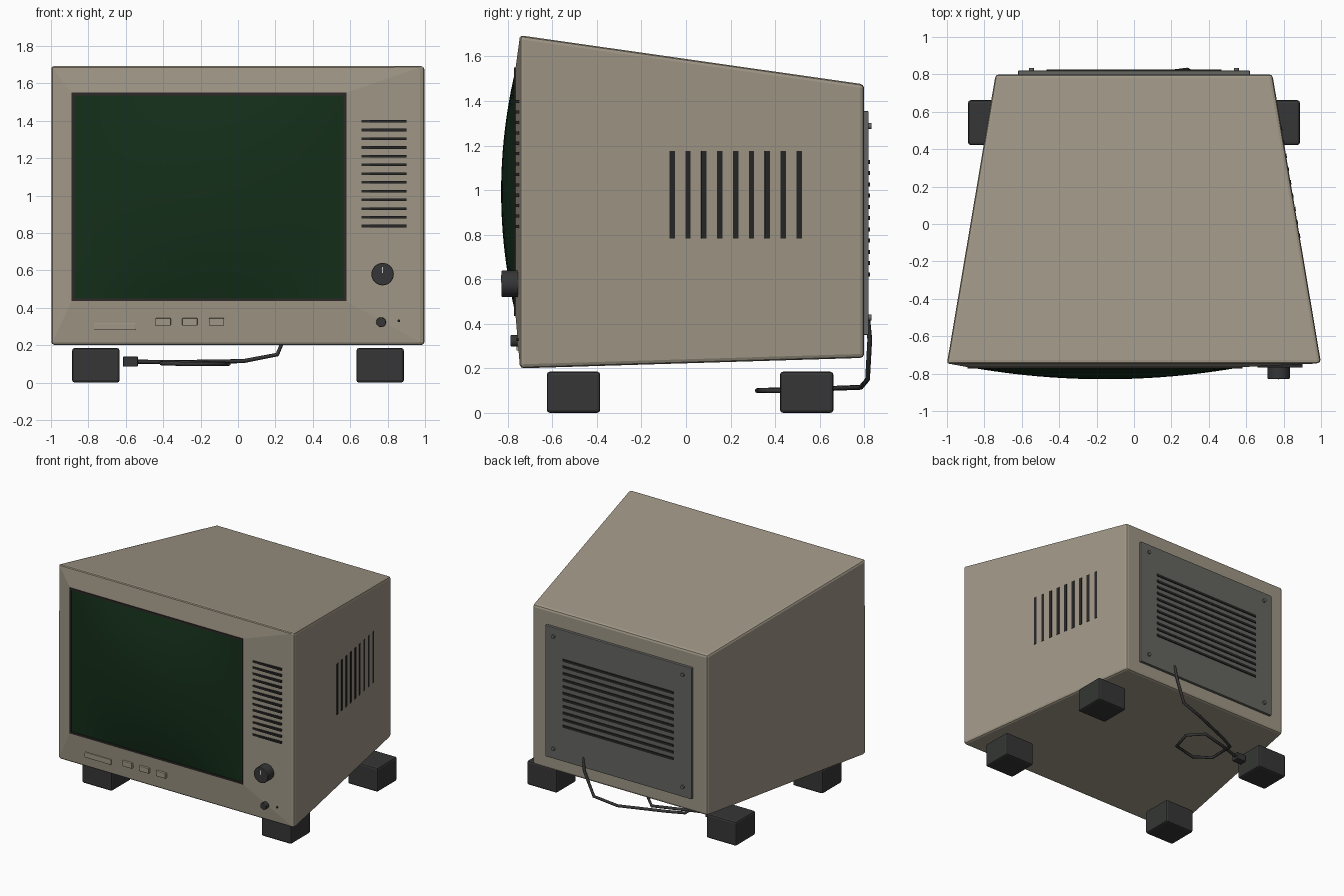
import bpy, bmesh, math
from mathutils import Vector

if "Cube" in bpy.data.objects:
    bpy.data.objects.remove(bpy.data.objects["Cube"])


def material(name, r, g, b):
    m = bpy.data.materials.new(name)
    m.diffuse_color = (r, g, b, 1)
    m.use_nodes = True
    m.node_tree.nodes["Principled BSDF"].inputs["Base Color"].default_value = m.diffuse_color
    return m


BEIGE = material("beige_plastic", 0.35, 0.31, 0.24)
DARK = material("dark_slot", 0.02, 0.02, 0.02)
RUBBER = material("black_rubber", 0.035, 0.037, 0.035)
METAL = material("grey_panel", 0.13, 0.13, 0.12)
GREEN = material("green_glass", 0.007, 0.028, 0.010)
FRAME = material("screen_frame", 0.025, 0.022, 0.02)
WHITE = material("white_mark", 0.7, 0.7, 0.7)


def mesh_object(name, verts, faces, mat):
    me = bpy.data.meshes.new(name)
    me.from_pydata(verts, [], faces)
    bm = bmesh.new()
    bm.from_mesh(me)
    bmesh.ops.recalc_face_normals(bm, faces=bm.faces)
    bm.to_mesh(me)
    bm.free()
    me.materials.append(mat)
    ob = bpy.data.objects.new(name, me)
    bpy.context.collection.objects.link(ob)
    return ob


def bevel(ob, width, segments=2):
    m = ob.modifiers.new("bevel", 'BEVEL')
    m.width, m.segments, m.limit_method = width, segments, 'ANGLE'


def box(name, x, y, z, mat, round_edge=0, turn=0):
    """Box from (min, max) ranges, optionally turned about its own vertical axis."""
    c = Vector([sum(r) / 2 for r in (x, y, z)])
    v = [Vector((a, b, d)) - c for a in x for b in y for d in z]
    f = [(0, 1, 3, 2), (4, 6, 7, 5), (0, 4, 5, 1), (2, 3, 7, 6), (0, 2, 6, 4), (1, 5, 7, 3)]
    ob = mesh_object(name, v, f, mat)
    ob.location = c
    ob.rotation_euler.z = turn
    if round_edge:
        bevel(ob, round_edge)
    return ob


def disc(name, x, z, r, y0, y1, mat, round_edge=0, sides=32):
    """Cylinder lying along y."""
    bpy.ops.mesh.primitive_cylinder_add(vertices=sides, radius=r, depth=y1 - y0,
                                        location=(x, (y0 + y1) / 2, z),
                                        rotation=(math.pi / 2, 0, 0))
    ob = bpy.context.object
    ob.name = name
    ob.data.materials.append(mat)
    if round_edge:
        bevel(ob, round_edge)
    bpy.ops.object.shade_smooth_by_angle(angle=math.radians(35))
    return ob


# Cabinet: tapered shell whose front slopes out to the screen opening
SX, SZ, FY = (-0.89, 0.58), (0.435, 1.55), -0.765
rings = [
    [(-0.74, 0.80, 0.247), (0.74, 0.80, 0.247), (0.74, 0.80, 1.475), (-0.74, 0.80, 1.475)],
    [(-1, -0.745, 0.2), (1, -0.745, 0.2), (1, -0.745, 1.695), (-1, -0.745, 1.695)],
    [(SX[0], FY, SZ[0]), (SX[1], FY, SZ[0]), (SX[1], FY, SZ[1]), (SX[0], FY, SZ[1])],
]
faces = [(0, 1, 2, 3), (8, 9, 10, 11)]
for r in (0, 4):
    faces += [(r + i, r + (i + 1) % 4, r + 4 + (i + 1) % 4, r + 4 + i) for i in range(4)]
cabinet = mesh_object("cabinet", sum(rings, []), faces, BEIGE)
bevel(cabinet, 0.018)

# Screen frame: four thin strips
t, fy = 0.015, (-0.772, -0.75)
box("frame_bottom", SX, fy, (SZ[0], SZ[0] + t), FRAME)
box("frame_top", SX, fy, (SZ[1] - t, SZ[1]), FRAME)
box("frame_left", (SX[0], SX[0] + t), fy, SZ, FRAME)
box("frame_right", (SX[1] - t, SX[1]), fy, SZ, FRAME)

# Bulging screen glass
n = 24
cx, cz = sum(SX) / 2, sum(SZ) / 2
hx, hz = (SX[1] - SX[0]) / 2 - t, (SZ[1] - SZ[0]) / 2 - t
verts, faces = [], []
for j in range(n + 1):
    for i in range(n + 1):
        u, v = 2 * i / n - 1, 2 * j / n - 1
        verts.append((cx + u * hx, -0.767 - 0.063 * (1 - u * u) * (1 - v * v), cz + v * hz))
for j in range(n):
    for i in range(n):
        a = j * (n + 1) + i
        faces.append((a, a + 1, a + n + 2, a + n + 1))
screen = mesh_object("screen", verts, faces, GREEN)
screen.data.shade_smooth()

# Speaker slots on the front
for i in range(13):
    z = 0.837 + i * 0.0467
    box("speaker_slot", (0.66, 0.90), (-0.767, -0.74), (z - 0.007, z + 0.007), DARK)

# Knobs and indicator lamp
disc("large_knob", 0.773, 0.58, 0.06, -0.828, -0.745, RUBBER, 0.004)
box("knob_mark", (0.77, 0.776), (-0.831, -0.82), (0.585, 0.618), WHITE)
disc("small_knob", 0.765, 0.323, 0.026, -0.787, -0.74, RUBBER, 0.003)
disc("lamp", 0.86, 0.33, 0.007, -0.76, -0.74, DARK, sides=16)

# Badge plate and push buttons
box("badge_plate", (-0.77, -0.545), (-0.762, -0.74), (0.28, 0.32), BEIGE, 0.003)
for x in (-0.40, -0.258, -0.115):
    box("push_button", (x - 0.041, x + 0.041), (-0.775, -0.74), (0.305, 0.345), BEIGE, 0.004)

# Vent slots on the right side, following the taper
taper = math.atan2(0.26, 1.545)
for i in range(9):
    y = -0.063 + i * 0.0713
    x = 1 - (y + 0.745) * 0.26 / 1.545
    box("side_vent", (x - 0.008, x + 0.003), (y - 0.012, y + 0.012), (0.783, 1.175), DARK, turn=taper)

# Rear panel with vents and screws
box("rear_panel", (-0.62, 0.62), (0.79, 0.82), (0.35, 1.355), METAL, 0.004)
for i in range(11):
    z = 0.622 + i * 0.0505
    box("rear_vent", (-0.468, 0.468), (0.81, 0.827), (z - 0.009, z + 0.009), DARK)
for x in (-0.548, 0.548):
    for z in (0.428, 1.288):
        disc("rear_screw", x, z, 0.014, 0.81, 0.833, METAL, sides=12)

# Feet
for x in (-0.76, 0.76):
    for y, part in ((-0.505, "front_foot"), (0.542, "rear_foot")):
        box(part, (x - 0.127, x + 0.127), (y - 0.12, y + 0.12), (0, 0.185), RUBBER, 0.014)

# Power cable with a loose loop, and its plug
path = [(0.30, 0.815, 0.43), (0.285, 0.825, 0.33), (0.21, 0.815, 0.15), (0.03, 0.785, 0.115), (-0.30, 0.655, 0.11),
        (-0.41, 0.60, 0.107), (-0.41, 0.40, 0.103), (-0.29, 0.32, 0.10), (-0.10, 0.365, 0.10),
        (-0.05, 0.53, 0.10), (-0.15, 0.63, 0.103), (-0.36, 0.57, 0.11), (-0.56, 0.505, 0.112)]
curve = bpy.data.curves.new("power_cable", 'CURVE')
curve.dimensions = '3D'
curve.bevel_depth = 0.011
curve.bevel_resolution = 2
curve.use_fill_caps = True
spline = curve.splines.new('POLY')
spline.points.add(len(path) - 1)
for p, co in zip(spline.points, path):
    p.co = (*co, 1)
curve.materials.append(RUBBER)
bpy.context.collection.objects.link(bpy.data.objects.new("power_cable", curve))
box("plug", (-0.615, -0.535), (0.475, 0.535), (0.085, 0.14), RUBBER, 0.006)
